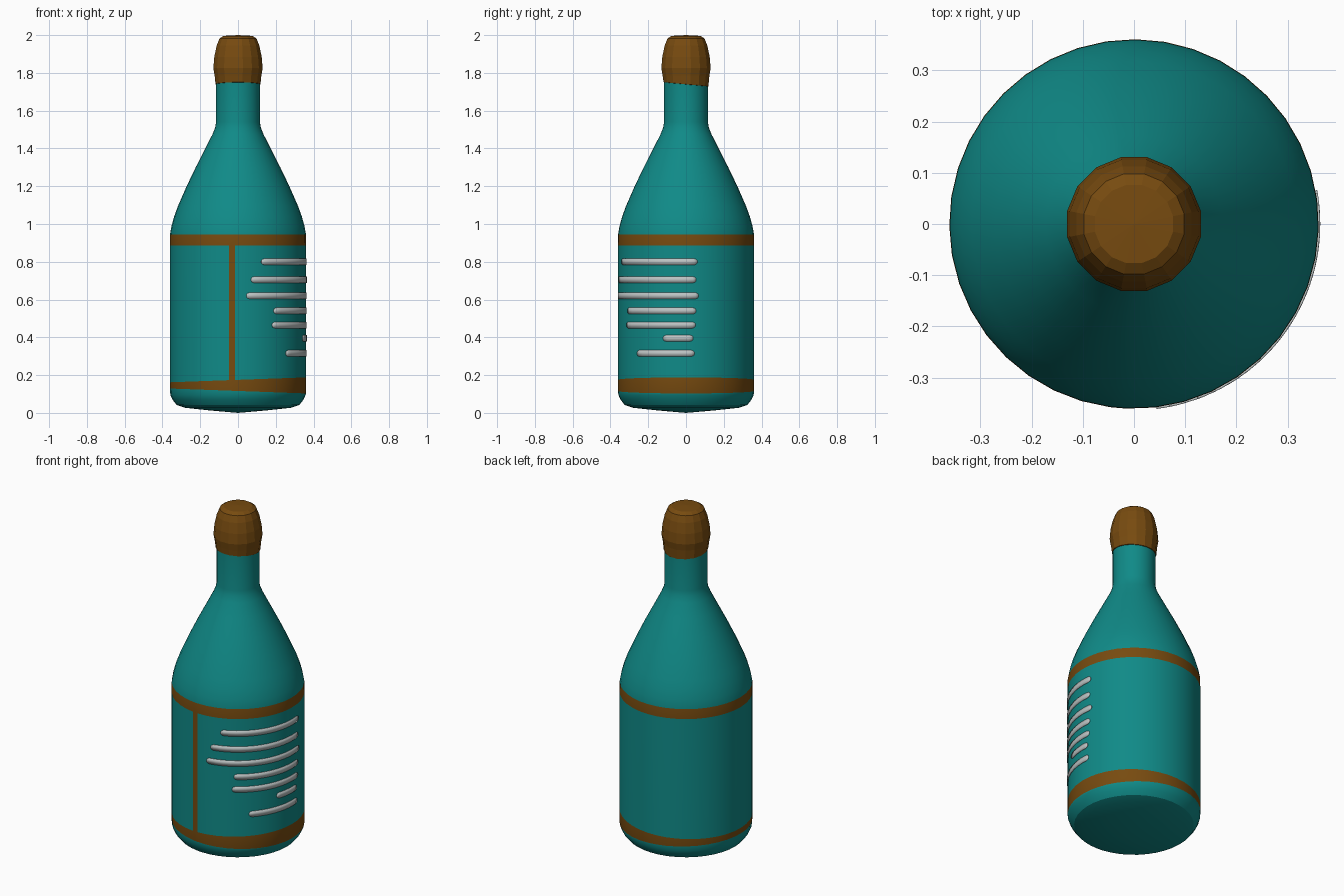
import bpy, bmesh, math
from math import cos, sin, radians

if "Cube" in bpy.data.objects:
    bpy.data.objects.remove(bpy.data.objects["Cube"])


def material(name, rgb):
    m = bpy.data.materials.new(name)
    m.diffuse_color = (*rgb, 1)
    m.use_nodes = True
    m.node_tree.nodes["Principled BSDF"].inputs["Base Color"].default_value = m.diffuse_color
    return m


teal = material("teal glass", (0.005, 0.255, 0.245))
brown = material("brown", (0.185, 0.07, 0.005))
grey = material("pale grey", (0.50, 0.54, 0.54))


def make_object(name, bm, mats, smooth=None):
    me = bpy.data.meshes.new(name)
    bm.to_mesh(me)
    bm.free()
    ob = bpy.data.objects.new(name, me)
    bpy.context.collection.objects.link(ob)
    for m in mats:
        me.materials.append(m)
    if smooth:
        bpy.ops.object.select_all(action='DESELECT')
        ob.select_set(True)
        bpy.context.view_layer.objects.active = ob
        bpy.ops.object.shade_smooth_by_angle(angle=radians(smooth))
    return ob


def lathe(profile, angles, height=lambda i, z, a: z, index=lambda i, j: 0,
          bottom=None, top=None):
    """Revolve (radius, z) points; optional centre heights close the ends."""
    bm = bmesh.new()
    n = len(angles)
    rings = [[bm.verts.new((r * cos(a), r * sin(a), height(i, z, a))) for a in angles]
             for i, (r, z) in enumerate(profile)]
    for i in range(len(rings) - 1):
        for j in range(n):
            k = (j + 1) % n
            f = bm.faces.new((rings[i][j], rings[i][k], rings[i + 1][k], rings[i + 1][j]))
            f.material_index = index(i, j)
    for z, ring, flip in ((bottom, rings[0], True), (top, rings[-1], False)):
        if z is None:
            continue
        c = bm.verts.new((0, 0, z))
        for j in range(n):
            a, b = ring[j], ring[(j + 1) % n]
            bm.faces.new((b, a, c) if flip else (a, b, c))
    return bm


# Bottle: rings 5-6 bound the lower band, 7-8 the upper band
R = 0.361
profile = [(0.15, 0.013), (0.28, 0.027), (0.325, 0.042), (0.347, 0.07), (0.358, 0.095),
           (R, 0.116), (R, 0.175), (R, 0.886), (0.36, 0.945),
           (0.352, 0.99), (0.338, 1.04), (0.318, 1.095), (0.272, 1.20), (0.224, 1.30),
           (0.173, 1.40), (0.135, 1.475), (0.121, 1.51), (0.116, 1.54), (0.116, 1.77)]

# First column is the narrow upright strip on the front
angles = [radians(-97.5)] + [radians(-92.5 + 355 * k / 39) for k in range(39)]


def band_height(i, z, a):
    # lower band widens towards the right side
    if i == 5:
        return z - 0.013 * cos(a)
    if i == 6:
        return z + 0.013 * cos(a)
    return z


def band_colour(i, j):
    return 1 if i in (5, 7) or (i == 6 and j == 0) else 0


make_object("bottle", lathe(profile, angles, band_height, band_colour, bottom=0.0),
            [teal, brown], 30)

# Cork: faceted, lower edge dips towards the back
cork_profile = [(0.112, 1.738), (0.121, 1.74), (0.126, 1.785), (0.133, 1.825), (0.128, 1.885),
                (0.115, 1.945), (0.1, 1.982), (0.078, 1.996)]
cork_angles = [math.tau * (k + 0.5) / 16 for k in range(16)]
make_object("cork", lathe(cork_profile, cork_angles,
                          lambda i, z, a: z - (0.011 * sin(a) if i < 2 else 0),
                          top=2.0), [brown])

# Printed label lines: (height, start angle, end angle) in degrees from +x
lines = [(0.80, -70, 9.5), (0.705, -79, 8.5), (0.62, -83, 10.5), (0.54, -58.5, 8.5),
         (0.465, -60, 8), (0.395, -19.5, 6), (0.315, -45.5, 7)]
H = 0.017
bm = bmesh.new()
for z, s, e in lines:
    s, e = radians(s), radians(e)
    w = H / R
    caps = [(0, 0.3), (0.3, 0.75), (1, 1)]
    cols = [(s + c * w, h) for c, h in caps]
    cols += [(s + w + (e - s - 2 * w) * k / 14, 1) for k in range(1, 14)]
    cols += [(e - c * w, h) for c, h in reversed(caps)]
    r = R + 0.003
    pairs = [[bm.verts.new((r * cos(a), r * sin(a), z + d * H * h)) for d in (-1, 1)]
             for a, h in cols]
    for p, q in zip(pairs, pairs[1:]):
        bm.faces.new((p[0], q[0], q[1], p[1]))
label = make_object("label_lines", bm, [grey], 30)
mod = label.modifiers.new("thickness", 'SOLIDIFY')
mod.thickness = 0.005
mod.offset = -1
